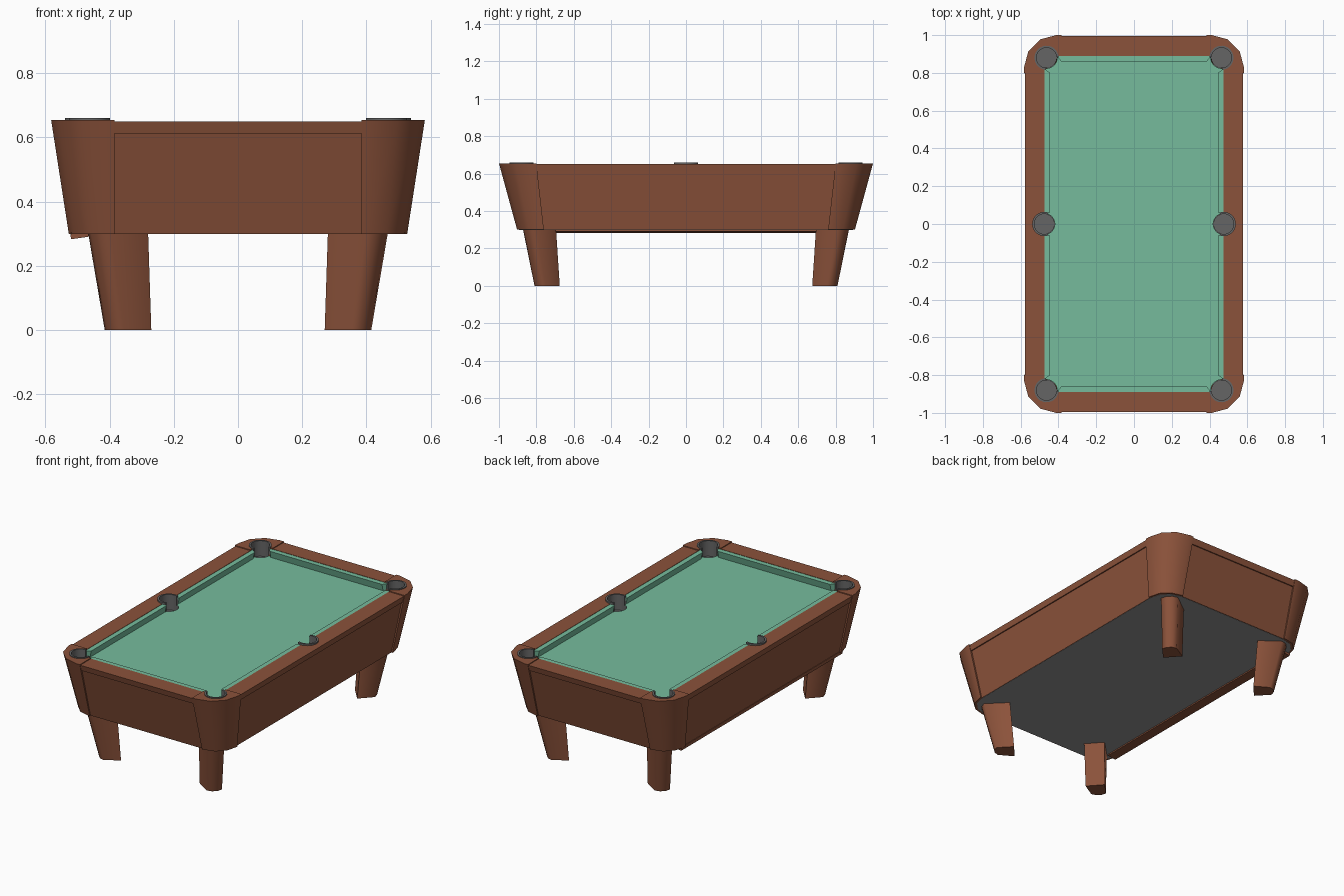
import bpy, bmesh, math

if "Cube" in bpy.data.objects:
    bpy.data.objects.remove(bpy.data.objects["Cube"])


def material(name, rgb):
    m = bpy.data.materials.new(name)
    m.diffuse_color = (*rgb, 1)
    m.use_nodes = True
    m.node_tree.nodes["Principled BSDF"].inputs["Base Color"].default_value = m.diffuse_color
    return m


WOOD = material("wood", (0.26, 0.085, 0.043))
FELT = material("felt", (0.18, 0.50, 0.335))
DARK = material("dark_grey", (0.13, 0.13, 0.13))
PLATE = material("plate_grey", (0.28, 0.28, 0.28))
Z0, Z1, BED = 0.30, 0.655, 0.605
POCKETS = [(sx * x, sy * y) for x, y, sys in ((0.463, 0.88, (-1, 1)), (0.475, 0.0, (1,)))
           for sx in (-1, 1) for sy in sys]


def finish(name, bm, mat, smooth=0):
    bmesh.ops.recalc_face_normals(bm, faces=bm.faces)
    me = bpy.data.meshes.new(name)
    bm.to_mesh(me)
    bm.free()
    ob = bpy.data.objects.new(name, me)
    bpy.context.collection.objects.link(ob)
    if mat:
        me.materials.append(mat)
    if smooth:
        bpy.ops.object.select_all(action='DESELECT')
        ob.select_set(True)
        bpy.context.view_layer.objects.active = ob
        bpy.ops.object.shade_smooth_by_angle(angle=math.radians(smooth))
    return ob


def loft(name, low, high, mat, smooth=0):
    """Closed solid between two matching loops of 3D points."""
    bm = bmesh.new()
    a = [bm.verts.new(p) for p in low]
    b = [bm.verts.new(p) for p in high]
    n = len(a)
    for i in range(n):
        j = (i + 1) % n
        bm.faces.new((a[i], a[j], b[j], b[i]))
    bm.faces.new(a[::-1])
    bm.faces.new(b)
    return finish(name, bm, mat, smooth)


def flat(pts, z, sx=1, sy=1):
    return [(sx * x, sy * y, z) for x, y in pts]


def arc(cx, cy, r, a0, a1, n):
    return [(cx + r * math.cos(a0 + (a1 - a0) * i / n),
             cy + r * math.sin(a0 + (a1 - a0) * i / n)) for i in range(n + 1)]


# Hidden cutter for the six pocket holes
bm = bmesh.new()
for x, y in POCKETS:
    ret = bmesh.ops.create_cone(bm, cap_ends=True, segments=24, radius1=0.056,
                                radius2=0.056, depth=0.15)
    bmesh.ops.translate(bm, verts=ret["verts"], vec=(x, y, 0.56 + 0.075))
cutter = finish("pocket_cutter", bm, None)
cutter.hide_render = True
cutter.hide_viewport = True


def cut(ob):
    m = ob.modifiers.new("pocket_holes", 'BOOLEAN')
    m.operation = 'DIFFERENCE'
    m.solver = 'EXACT'
    m.object = cutter


# Rounded corner blocks and tapered legs
H = math.pi / 2
c_low = ([(0.385, 0.86), (0.385, 0.903)] + arc(0.397, 0.773, 0.13, H, 0, 3)
         + [(0.527, 0.76), (0.487, 0.76), (0.45, 0.83)])
c_high = ([(0.385, 0.89), (0.385, 1.0)] + arc(0.412, 0.83, 0.17, H, 0, 3)
          + [(0.582, 0.80), (0.475, 0.80), (0.475, 0.89)])
leg_low = [(0.27, 0.76), (0.345, 0.675)] + arc(0.355, 0.75, 0.06, 0, H, 3)
leg_high = [(0.28, 0.785), (0.36, 0.695)] + arc(0.397, 0.802, 0.07, 0, H, 3)
for sx, side in ((-1, "left"), (1, "right")):
    for sy, end in ((-1, "front"), (1, "back")):
        cut(loft(f"{end}_{side}_corner", flat(c_low, Z0, sx, sy),
                 flat(c_high, Z1, sx, sy), WOOD, 36))
        loft(f"{end}_{side}_leg", flat(leg_low, 0, sx, sy),
             flat(leg_high, Z0 + 0.005, sx, sy), WOOD, 60)


# Side panels with their rail caps, as one profile run between the corners
def rail_profile(d0, d1, inner):
    def d(z):
        return d0 + (d1 - d0) * (z - Z0) / (Z1 - Z0)
    return [(d(Z0) - 0.008, Z0), (d(0.613) - 0.010, 0.613), (d(0.613) - 0.003, 0.613),
            (d(0.65) - 0.003, 0.65), (inner, 0.65), (inner, 0.56), (d(Z0) - 0.05, Z0)]


for s, end, side in ((-1, "front", "left"), (1, "back", "right")):
    prof = rail_profile(0.903, 1.0, 0.89)
    loft(f"{end}_panel", [(-0.39, s * d, z) for d, z in prof],
         [(0.39, s * d, z) for d, z in prof], WOOD)
    prof = rail_profile(0.527, 0.582, 0.475)
    cut(loft(f"{side}_panel", [(s * d, -0.805, z) for d, z in prof],
             [(s * d, 0.805, z) for d, z in prof], WOOD))

# Felt bed
bed = [(-0.48, -0.895), (0.48, -0.895), (0.48, 0.895), (-0.48, 0.895)]
cut(loft("bed", flat(bed, 0.585), flat(bed, BED), FELT))

# Cushions with an undercut nose: two short ones on the ends, four along the sides
for s, end, side in ((-1, "front", "left"), (1, "back", "right")):
    top = [(-0.41, 0.892), (-0.385, 0.86), (0.385, 0.86), (0.41, 0.892)]
    low = [(x, 0.872 if y < 0.87 else y) for x, y in top]
    cut(loft(f"{end}_cushion", flat(low, BED - 0.005, 1, s), flat(top, 0.648, 1, s), FELT))
    top = [(0.477, 0.04), (0.445, 0.062), (0.445, 0.80), (0.477, 0.825)]
    low = [(0.457 if x < 0.46 else x, y) for x, y in top]
    for sy, half in ((-1, "front"), (1, "back")):
        cut(loft(f"{side}_{half}_cushion", flat(low, BED - 0.005, s, sy),
                 flat(top, 0.648, s, sy), FELT))

# Pockets: a raised collar open towards the table over a closed cup
for i, (x, y) in enumerate(POCKETS):
    away = math.atan2(math.copysign(1, y) if y else 0, x / abs(x))
    span = math.radians(132 if y else 110)
    ring = (arc(x, y, 0.064, away - span, away + span, 20)
            + arc(x, y, 0.053, away + span, away - span, 20))
    loft(f"pocket_collar_{i + 1}", flat(ring, 0.575), flat(ring, 0.66), DARK, 36)
    bm = bmesh.new()
    bmesh.ops.create_cone(bm, cap_ends=True, segments=24, radius1=0.0545,
                          radius2=0.0545, depth=0.04)
    bmesh.ops.translate(bm, verts=bm.verts, vec=(x, y, 0.583))
    bmesh.ops.delete(bm, geom=[f for f in bm.faces if f.calc_center_median().z > 0.6],
                     context='FACES_ONLY')
    cup = finish(f"pocket_cup_{i + 1}", bm, DARK, 36)
    cup.data.flip_normals()

# Underside plate and the strip hanging below the left panel
quarter = arc(0.387, 0.762, 0.13, 0, H, 3)
plate = (quarter + [(-x, y) for x, y in quarter[::-1]]
         + [(-x, -y) for x, y in quarter] + [(x, -y) for x, y in quarter[::-1]])
loft("bottom_plate", flat(plate, Z0 - 0.001), flat(plate, Z0 + 0.01), PLATE)
strip = [(-0.523, Z0 + 0.005), (-0.52, 0.283), (-0.465, 0.291), (-0.465, Z0 + 0.005)]
loft("left_lower_strip", [(x, -0.79, z) for x, z in strip],
     [(x, 0.79, z) for x, z in strip], WOOD)
